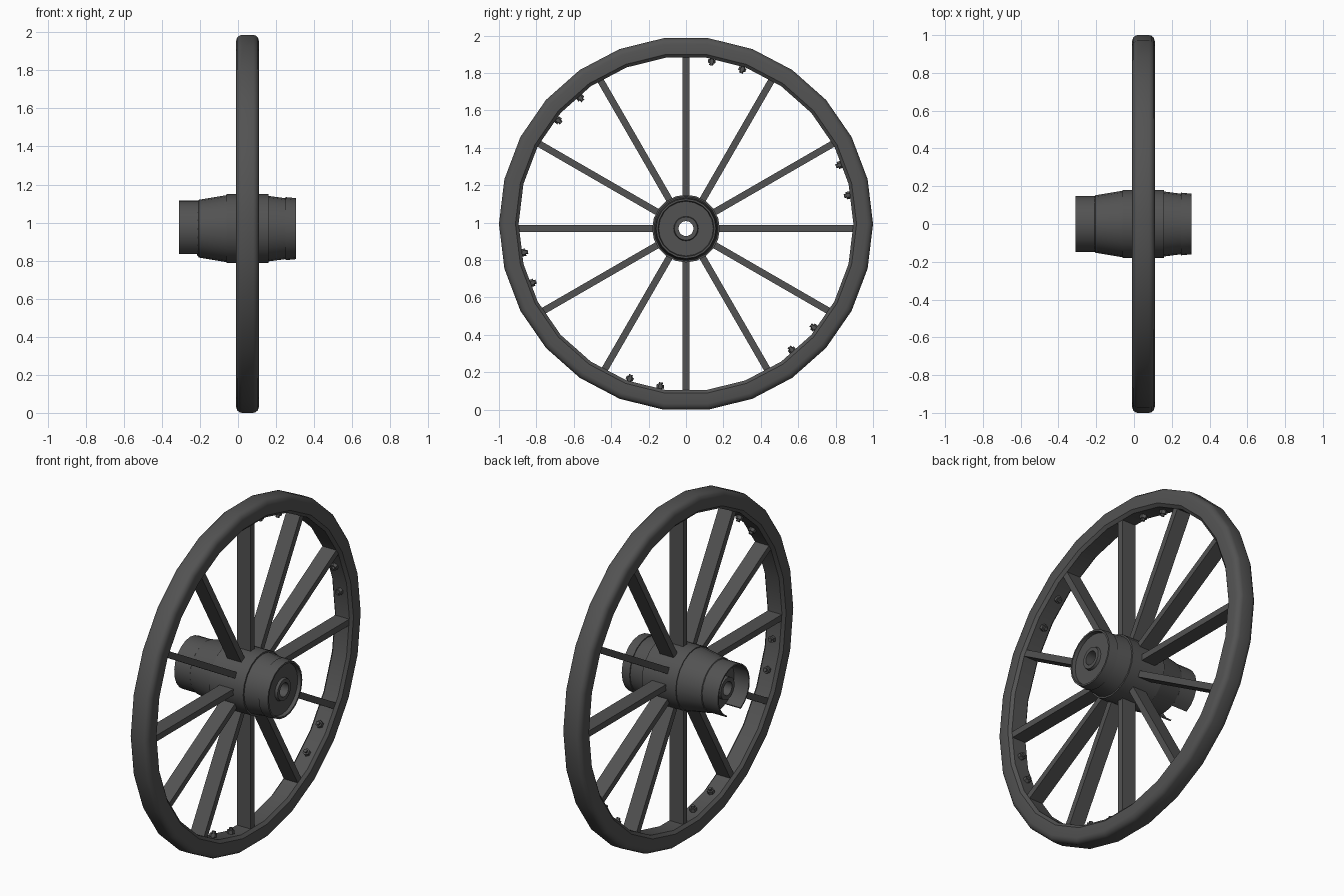
import bpy, bmesh
from math import cos, sin, pi, radians
from mathutils import Matrix, Vector

if "Cube" in bpy.data.objects:
    bpy.data.objects.remove(bpy.data.objects["Cube"])

RIM_C = Vector((0.05, 0, 0.993))
HUB_C = Vector((0, 0, 0.968))

iron = bpy.data.materials.new("dark_grey")
iron.diffuse_color = (0.085, 0.085, 0.085, 1)
iron.use_nodes = True
iron.node_tree.nodes["Principled BSDF"].inputs["Base Color"].default_value = iron.diffuse_color


def finish(name, bm, angle=35):
    bmesh.ops.recalc_face_normals(bm, faces=bm.faces)
    me = bpy.data.meshes.new(name)
    bm.to_mesh(me)
    bm.free()
    ob = bpy.data.objects.new(name, me)
    bpy.context.collection.objects.link(ob)
    me.materials.append(iron)
    bpy.ops.object.select_all(action='DESELECT')
    ob.select_set(True)
    bpy.context.view_layer.objects.active = ob
    bpy.ops.object.shade_smooth_by_angle(angle=radians(angle))
    return ob


def lathe(name, profile, centre, n, start=0.0, sweep=2 * pi):
    """Revolve a closed (x, radius) profile about the x axis."""
    bm = bmesh.new()
    full = sweep > 2 * pi - 1e-4
    rings = []
    for i in range(n if full else n + 1):
        a = start + sweep * i / n
        rings.append([bm.verts.new(centre + Vector((x, r * cos(a), r * sin(a))))
                      for x, r in profile])
    m = len(profile)
    for i in range(n):
        p, q = rings[i], rings[(i + 1) % len(rings)]
        for j in range(m):
            k = (j + 1) % m
            bm.faces.new((p[j], p[k], q[k], q[j]))
    if not full:
        bm.faces.new(rings[0])
        bm.faces.new(rings[-1])
    return finish(name, bm)


# Rim: 26-sided ring with rounded outer and inner corners
half = [(0.060, 0.912), (0.060, 0.968), (0.055, 0.986), (0.042, 0.997), (0.030, 1.0)]
inner = [(0.045, 0.895)]
right = inner + half
lathe("rim", right + [(-x, r) for x, r in reversed(right)], RIM_C, 26)

# Hub: stepped barrel with a through bore and recessed outer face
lathe("hub", [(-0.27, 0.040), (-0.27, 0.064), (-0.215, 0.064), (-0.215, 0.140),
              (-0.205, 0.152), (-0.06, 0.176), (-0.06, 0.181), (0.16, 0.181),
              (0.16, 0.172), (0.25, 0.160), (0.25, 0.166), (0.305, 0.160),
              (0.305, 0.150), (0.285, 0.146), (0.285, 0.066), (0.30, 0.062),
              (0.30, 0.040)], HUB_C, 20)

# Inner collar: thin open sleeve with a gap at the bottom
gap = radians(26)
lathe("hub_collar", [(-0.31, 0.140), (-0.31, 0.148), (-0.20, 0.148), (-0.20, 0.140)],
      HUB_C, 18, -pi / 2 + gap, 2 * pi - 2 * gap)

# Spokes: twelve flat planks between hub and rim
bm = bmesh.new()
for i in range(12):
    m = (Matrix.Translation(HUB_C + Vector((0.05, 0, 0)))
         @ Matrix.Rotation(i * pi / 6, 4, 'X')
         @ Matrix.Translation((0, 0, 0.53))
         @ Matrix.Diagonal((0.09, 0.036, 0.78, 1)))
    bmesh.ops.create_cube(bm, size=1, matrix=m)
finish("spokes", bm)

# Rim bolts: six pairs of small hex nuts with stems inside the rim
bm = bmesh.new()
for i in range(6):
    for d in (-5.5, 5.5):
        a = radians(15.5 + 60 * i + d)
        turn = Matrix.Translation(RIM_C) @ Matrix.Rotation(a - pi / 2, 4, 'X')
        for radius, depth, dist in ((0.020, 0.020, 0.880), (0.011, 0.06, 0.888)):
            bmesh.ops.create_cone(bm, cap_ends=True, segments=6, radius1=radius,
                                  radius2=radius, depth=depth,
                                  matrix=turn @ Matrix.Translation((0, 0, dist)))
finish("rim_bolts", bm)
